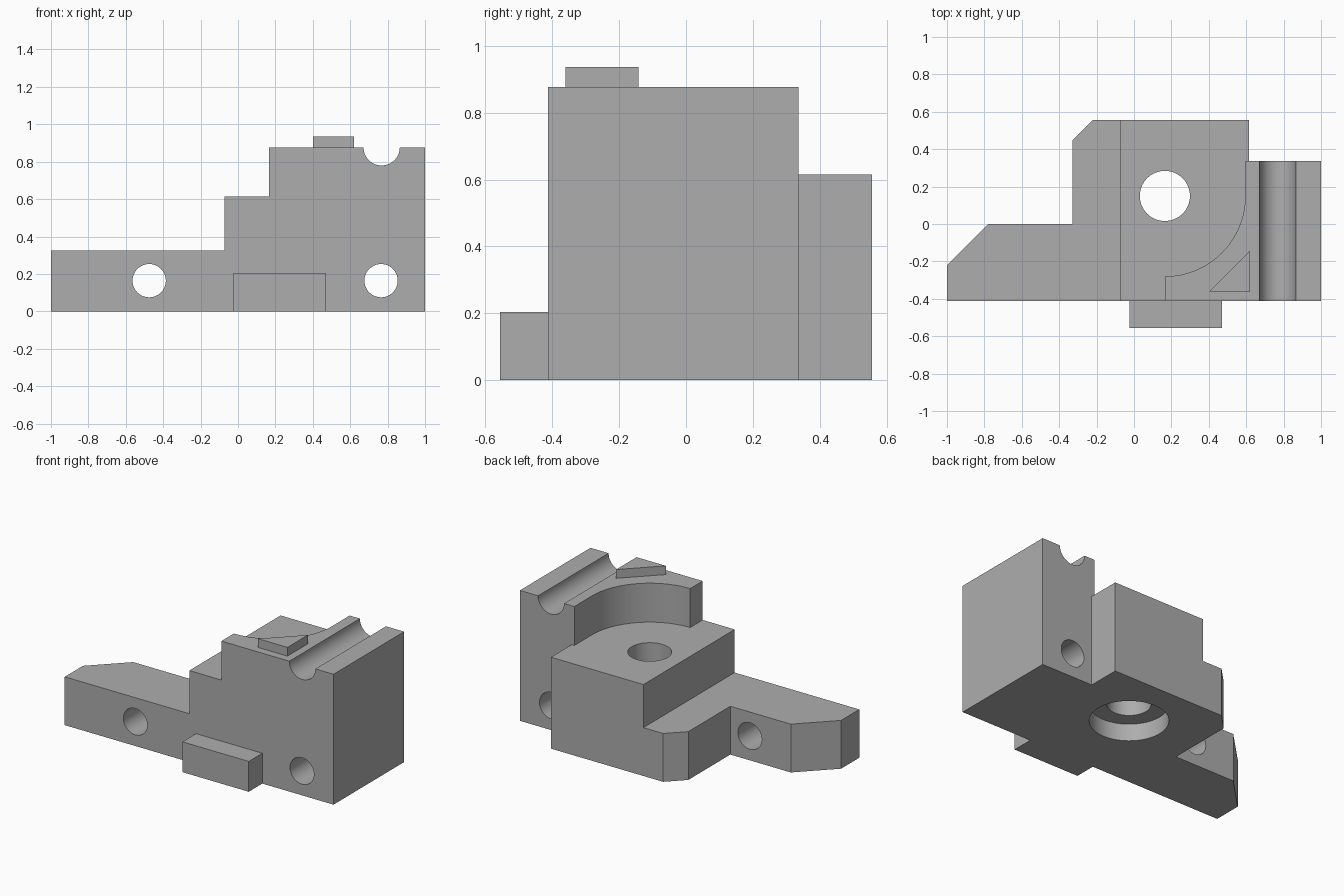
import bpy, bmesh
from math import sin, cos, pi, radians
from mathutils import Matrix, Vector

cube = bpy.data.objects.get("Cube")
if cube:
    bpy.data.objects.remove(cube, do_unlink=True)

grey = bpy.data.materials.new("plain grey")
grey.use_nodes = True
colour = (0.42, 0.42, 0.42, 1)
grey.diffuse_color = colour
grey.node_tree.nodes["Principled BSDF"].inputs["Base Color"].default_value = colour


def add_object(name, bm):
    bmesh.ops.recalc_face_normals(bm, faces=bm.faces)
    mesh = bpy.data.meshes.new(name)
    bm.to_mesh(mesh)
    bm.free()
    mesh.materials.append(grey)
    ob = bpy.data.objects.new(name, mesh)
    bpy.context.scene.collection.objects.link(ob)
    return ob


def prism(name, outline, bottom, top):
    """Extrude a plan outline from one height to another."""
    bm = bmesh.new()
    face = bm.faces.new([bm.verts.new((x, y, bottom)) for x, y in outline])
    ext = bmesh.ops.extrude_face_region(bm, geom=[face])
    verts = [g for g in ext["geom"] if isinstance(g, bmesh.types.BMVert)]
    bmesh.ops.translate(bm, verts=verts, vec=(0, 0, top - bottom))
    return add_object(name, bm)


def rect(x0, x1, y0, y1):
    return [(x0, y0), (x1, y0), (x1, y1), (x0, y1)]


def rod(name, centre, radius, length, along_y=False):
    bm = bmesh.new()
    turn = Matrix.Rotation(pi / 2 if along_y else 0, 4, "X")
    bmesh.ops.create_cone(bm, cap_ends=True, segments=64, radius1=radius, radius2=radius,
                          depth=length, matrix=Matrix.Translation(Vector(centre)) @ turn)
    return add_object(name, bm)


FRONT, BACK, NOTCH = -0.413, 0.557, 0.337
LOW, MID, TOP = 0.325, 0.615, 0.877
BORE = (0.165, 0.15)

# Full-height block with the plan outline of the whole body
body = prism("stepped_body", [
    (-1, FRONT), (1, FRONT), (1, NOTCH), (0.615, NOTCH), (0.615, BACK),
    (-0.22, BACK), (-0.33, 0.447), (-0.33, 0), (-0.78, 0), (-1, -0.22)], 0, TOP)

# Curved scoop that leaves the middle step
arc = [(BORE[0] + 0.43 * sin(a), BORE[1] - 0.43 * cos(a))
       for a in (i * pi / 64 for i in range(33))]
scoop = [(-1.5, -1), (BORE[0], -1)] + arc + [
    (0.595, NOTCH), (0.615, NOTCH), (0.8, 0.5), (0.8, 1), (-1.5, 1)]

cutters = [
    prism("low_step_cutter", rect(-1.6, -0.073, -1.1, 1.1), LOW, 1.3),
    prism("scoop_cutter", scoop, MID, 1.2),
    rod("groove_cutter", (0.768, 0, TOP), 0.097, 3, True),
    rod("left_hole_cutter", (0.765, 0, 0.164), 0.089, 3, True),
    rod("right_hole_cutter", (-0.475, 0, 0.164), 0.089, 3, True),
    rod("bore_cutter", (*BORE, 0.4), 0.134, 2),
    rod("counterbore_cutter", (*BORE, 0), 0.24, 0.23),
]
for cutter in cutters:
    mod = body.modifiers.new(cutter.name, "BOOLEAN")
    mod.operation = "DIFFERENCE"
    mod.solver = "EXACT"
    mod.object = cutter

# Bake the cuts and drop the cutters
bpy.context.view_layer.update()
graph = bpy.context.evaluated_depsgraph_get()
cut_mesh = bpy.data.meshes.new_from_object(body.evaluated_get(graph))
body.modifiers.clear()
body.data = cut_mesh
for cutter in cutters:
    bpy.data.objects.remove(cutter, do_unlink=True)

# Front tab and triangular pad on top
prism("front_tab", rect(-0.023, 0.47, -0.557, FRONT), 0, 0.204)
prism("triangle_pad", [(0.402, -0.36), (0.62, -0.36), (0.62, -0.142)], TOP, 0.936)

# Smooth the round walls, keep the edges sharp
bpy.ops.object.select_all(action="DESELECT")
body.select_set(True)
bpy.context.view_layer.objects.active = body
bpy.ops.object.shade_smooth_by_angle(angle=radians(30))
